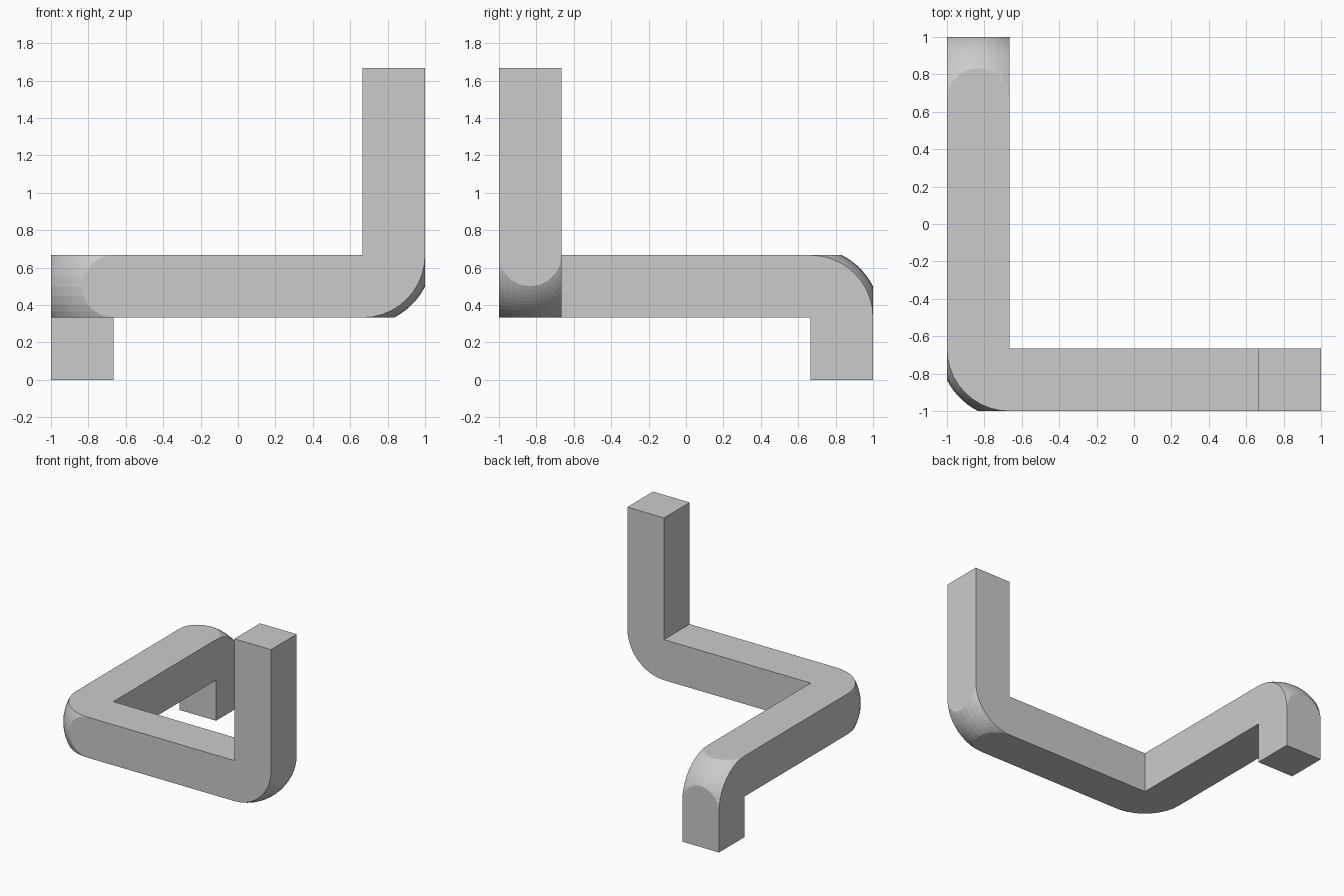
import bpy, bmesh
from math import sqrt, acos, sin, cos, pi
from mathutils import Vector

if "Cube" in bpy.data.objects:
    bpy.data.objects.remove(bpy.data.objects["Cube"])

W = 1 / 3                       # bar thickness
H = W / 2
R = sqrt(W * W + H * H)         # radius of the ball rounding each elbow
NA, NT = 10, 10                 # facets around and across each elbow
bm = bmesh.new()


def face(points):
    bm.faces.new([bm.verts.new(p) for p in points])


def elbow(center, u, v):
    """Corner cube trimmed by a ball centred on the middle of its inner edge."""
    c, u, v = Vector(center), Vector(u), Vector(v)
    w = u.cross(v)
    rows = []
    for i in range(NT + 1):
        t = -H * cos(pi * i / NT)
        rho = sqrt(R * R - t * t)
        a0 = acos(min(1, W / rho))
        angles = [a0 + (pi / 2 - 2 * a0) * j / NA for j in range(NA + 1)]
        rows.append([c + w * t + (u * cos(a) + v * sin(a)) * rho for a in angles])
    # faceted ball patch
    for r, s in zip(rows, rows[1:]):
        for j in range(NA):
            face([r[j], r[j + 1], s[j + 1], s[j]])
    # half-round flats on the outer faces
    face([r[0] for r in rows])
    face([r[-1] for r in rows])
    # quarter-round side walls
    face([c - w * H] + rows[0])
    face([c + w * H] + rows[-1])


def bar(start, end, cap_start=False, cap_end=False):
    """Square tube between two centre points along one axis."""
    a, b = Vector(start), Vector(end)
    d = (b - a).normalized()
    p = Vector((d.y, d.z, d.x))
    q = d.cross(p)
    ring = [(p * i + q * j) * H for i, j in ((1, 1), (-1, 1), (-1, -1), (1, -1))]
    for k in range(4):
        m, n = ring[k], ring[(k + 1) % 4]
        face([a + m, a + n, b + n, b + m])
    if cap_start:
        face([a + o for o in ring])
    if cap_end:
        face([b + o for o in ring])


E = 1 - H                       # centreline offset
I = 1 - W                       # inner face offset

# straight runs, from the short leg to the tall post
bar((-E, E, 0), (-E, E, W), cap_start=True)
bar((-E, I, 0.5), (-E, -I, 0.5))
bar((-I, -E, 0.5), (I, -E, 0.5))
bar((E, -E, 2 * W), (E, -E, 5 * W), cap_end=True)

# rounded elbows
elbow((-E, I, W), (0, 1, 0), (0, 0, 1))
elbow((-I, -I, 0.5), (-1, 0, 0), (0, -1, 0))
elbow((I, -E, 2 * W), (1, 0, 0), (0, 0, -1))

# weld and merge coplanar faces
bmesh.ops.remove_doubles(bm, verts=bm.verts, dist=1e-4)
bmesh.ops.dissolve_limit(bm, angle_limit=0.002, verts=bm.verts, edges=bm.edges)
bmesh.ops.recalc_face_normals(bm, faces=bm.faces)

mesh = bpy.data.meshes.new("bent_square_bar")
bm.to_mesh(mesh)
bm.free()
bpy.context.collection.objects.link(bpy.data.objects.new("bent_square_bar", mesh))
